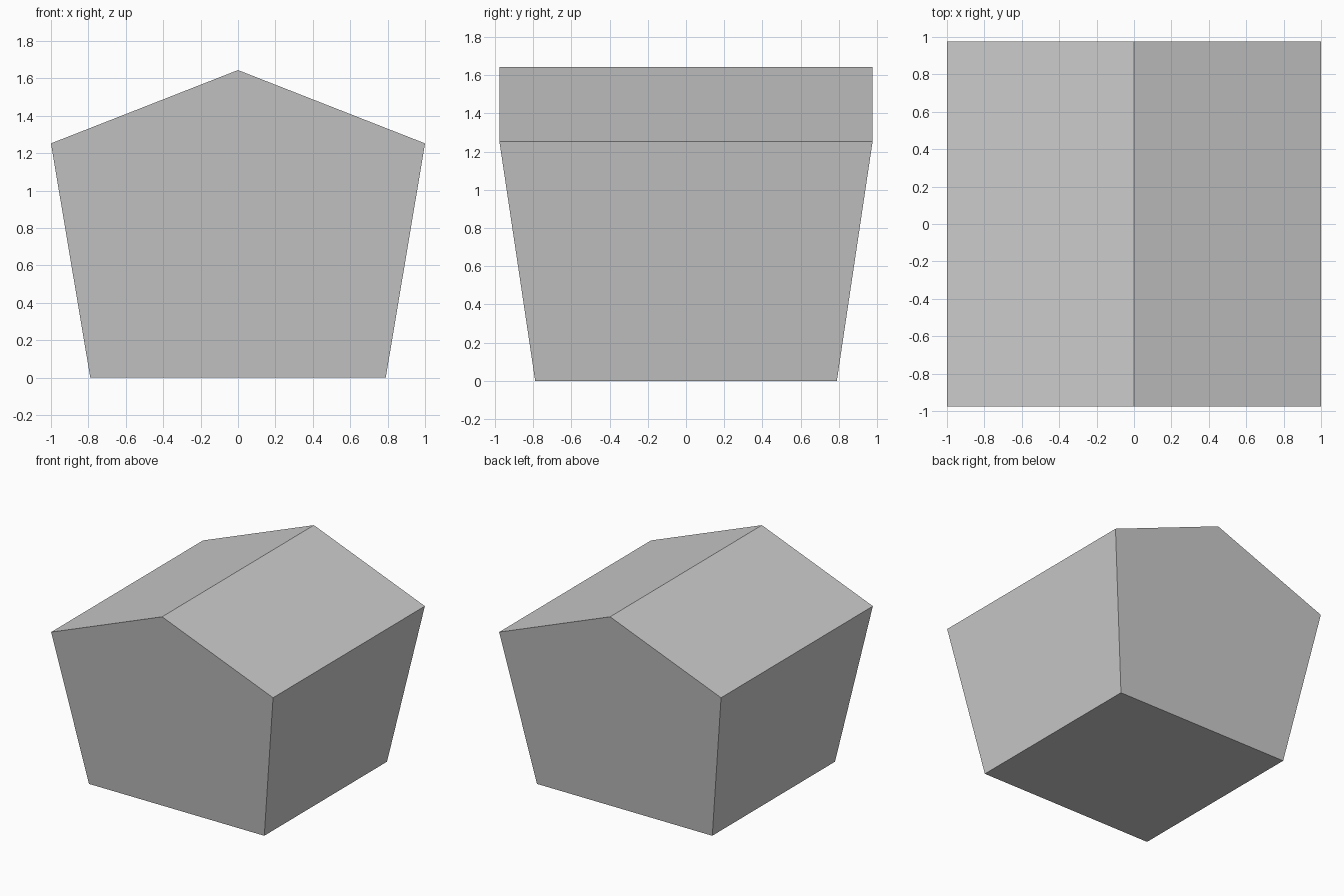
import bpy, bmesh

if "Cube" in bpy.data.objects:
    bpy.data.objects.remove(bpy.data.objects["Cube"])

BASE, EAVE_X, DEPTH = 0.79, 1.0, 0.977
EAVE_Z, RIDGE_Z = 1.252, 1.644

# Gable profile: lower corners taper inwards, upper points share the full depth
profile = [(-BASE, BASE, 0), (BASE, BASE, 0), (EAVE_X, DEPTH, EAVE_Z),
           (0, DEPTH, RIDGE_Z), (-EAVE_X, DEPTH, EAVE_Z)]

bm = bmesh.new()
front = [bm.verts.new((x, -d, z)) for x, d, z in profile]
back = [bm.verts.new((x, d, z)) for x, d, z in profile]

# Gable ends
bm.faces.new(front)
bm.faces.new(back[::-1])

# Floor, side walls and roof slopes
for i in range(5):
    j = (i + 1) % 5
    bm.faces.new((front[j], front[i], back[i], back[j]))
bmesh.ops.recalc_face_normals(bm, faces=bm.faces)

mesh = bpy.data.meshes.new("house_body")
bm.to_mesh(mesh)
bm.free()
bpy.context.collection.objects.link(bpy.data.objects.new("house_body", mesh))
